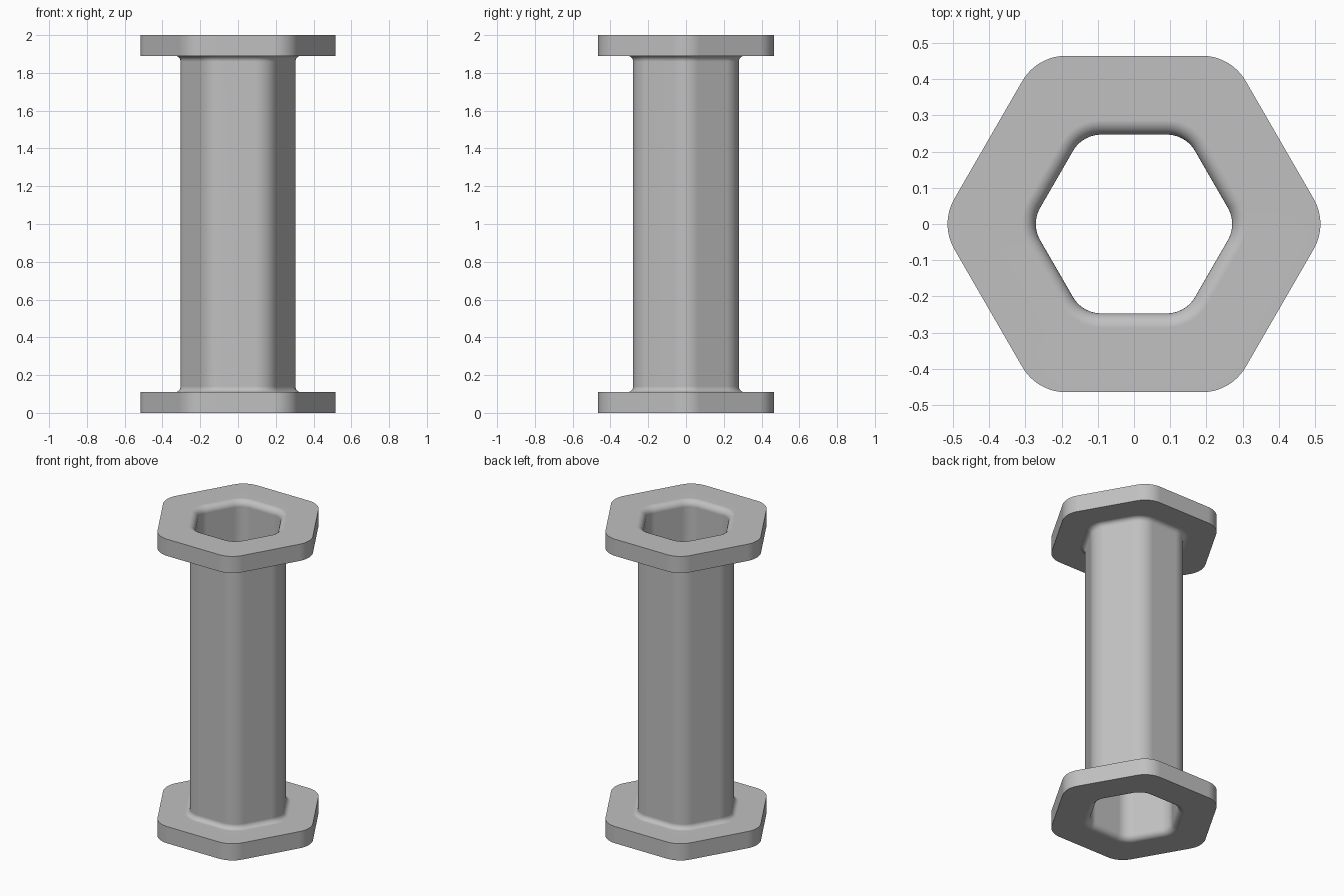
import bpy, bmesh
from math import sin, cos, pi

cube = bpy.data.objects.get("Cube")
if cube:
    bpy.data.objects.remove(cube)

HEIGHT, FLANGE = 2.0, 0.11
TUBE_CORE, FLANGE_CORE = 0.157, 0.325   # distance from axis to flat, less corner radius
BORE_R, WALL_R, FLANGE_R = 0.09, 0.123, 0.14   # corner radii
FLARE, FILLET = 0.04, 0.03
CORNER_STEPS, FILLET_STEPS = 12, 8


def hexagon(core, radius, z):
    """Rounded hexagon with corners on the x axis."""
    reach = core / cos(pi / 6)
    points = []
    for side in range(6):
        mid = side * pi / 3
        for i in range(CORNER_STEPS + 1):
            a = mid + (i / CORNER_STEPS - 0.5) * pi / 3
            points.append((reach * cos(mid) + radius * cos(a),
                           reach * sin(mid) + radius * sin(a), z))
    return points


# Upper half of the wall section: flared bore, flange, filleted tube wall
arc = [i / FILLET_STEPS * pi / 2 for i in range(FILLET_STEPS + 1)]
half = [(TUBE_CORE, BORE_R + FLARE * (1 - cos(t)), HEIGHT - FLARE * (1 - sin(t))) for t in arc]
half += [(FLANGE_CORE, FLANGE_R, HEIGHT), (FLANGE_CORE, FLANGE_R, HEIGHT - FLANGE)]
half += [(TUBE_CORE, WALL_R + FILLET * (1 - cos(t)), HEIGHT - FLANGE - FILLET * (1 - sin(t)))
         for t in reversed(arc)]
section = half + [(c, r, HEIGHT - z) for c, r, z in reversed(half)]

# Loft the closed section around the hexagon
bm = bmesh.new()
rings = [[bm.verts.new(p) for p in hexagon(*s)] for s in section]
for k, ring in enumerate(rings):
    below = rings[(k + 1) % len(rings)]
    for i in range(len(ring)):
        j = (i + 1) % len(ring)
        bm.faces.new((ring[i], ring[j], below[j], below[i]))
bmesh.ops.recalc_face_normals(bm, faces=bm.faces)

mesh = bpy.data.meshes.new("flanged_hex_tube")
bm.to_mesh(mesh)
bm.free()
tube = bpy.data.objects.new("flanged_hex_tube", mesh)
bpy.context.collection.objects.link(tube)

# Plain grey
grey = bpy.data.materials.new("grey")
grey.use_nodes = True
colour = (0.53, 0.53, 0.53, 1)
grey.diffuse_color = colour
grey.node_tree.nodes["Principled BSDF"].inputs["Base Color"].default_value = colour
mesh.materials.append(grey)

# Smooth corners and fillets, crisp flange edges, flat large faces
bpy.ops.object.select_all(action='DESELECT')
tube.select_set(True)
bpy.context.view_layer.objects.active = tube
bpy.ops.object.shade_smooth_by_angle(angle=pi / 6)
weighted = tube.modifiers.new("flat_faces", 'WEIGHTED_NORMAL')
weighted.keep_sharp = True
